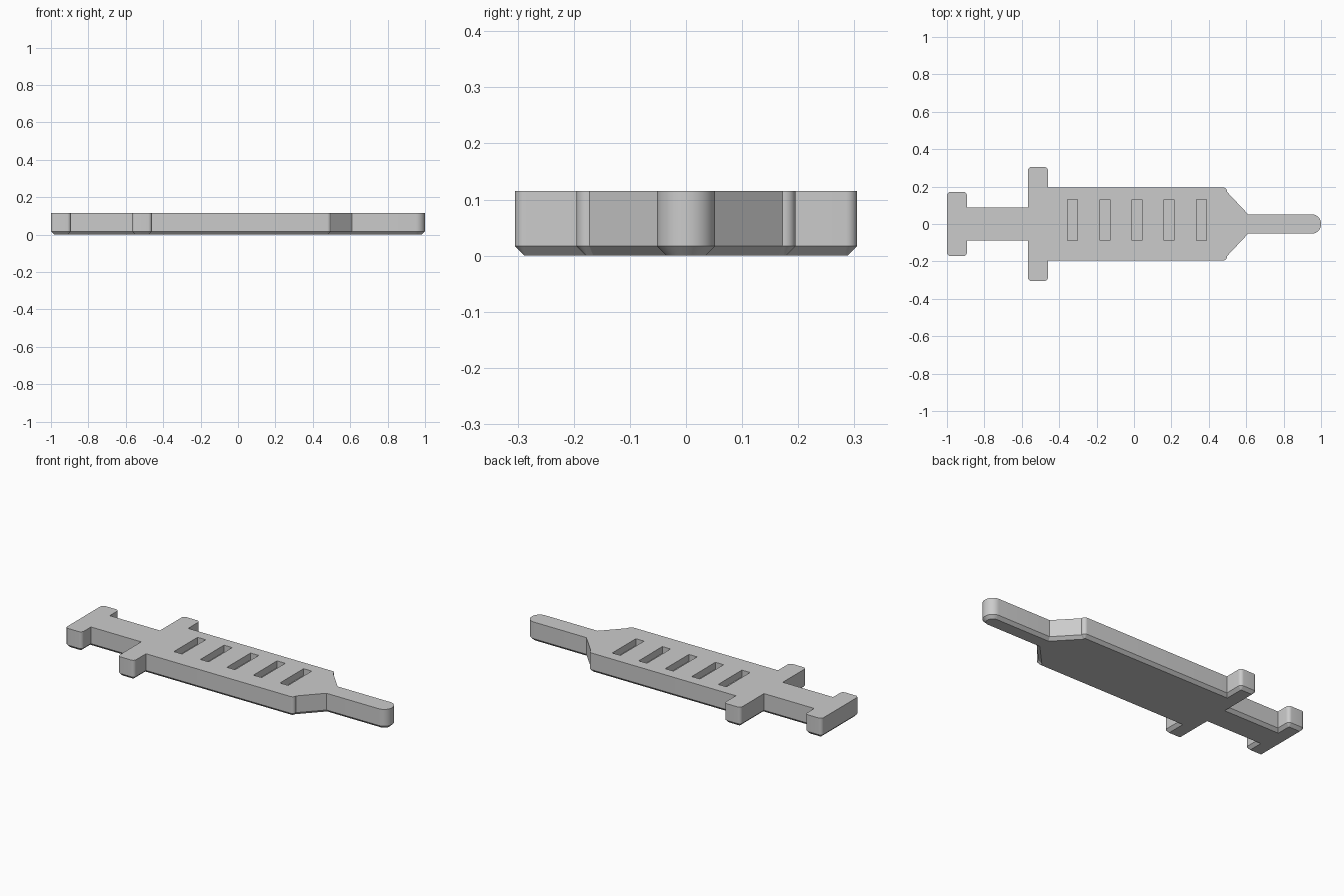
import bpy, bmesh, math
from mathutils import Vector

if "Cube" in bpy.data.objects:
    bpy.data.objects.remove(bpy.data.objects["Cube"])

HEIGHT, CHAMFER = 0.115, 0.017

grey = bpy.data.materials.new("grey_plastic")
grey.use_nodes = True
colour = (0.6, 0.6, 0.6, 1)
grey.diffuse_color = colour
grey.node_tree.nodes["Principled BSDF"].inputs["Base Color"].default_value = colour


def make_object(name, bm):
    mesh = bpy.data.meshes.new(name)
    bmesh.ops.recalc_face_normals(bm, faces=bm.faces)
    bm.to_mesh(mesh)
    bm.free()
    mesh.materials.append(grey)
    obj = bpy.data.objects.new(name, mesh)
    bpy.context.collection.objects.link(obj)
    return obj


def fillet(corners, steps=8):
    """Round each (x, y, radius) corner of a closed outline."""
    points = []
    for i, (x, y, r) in enumerate(corners):
        p = Vector((x, y))
        if r == 0:
            points.append(p)
            continue
        a = (Vector(corners[i - 1][:2]) - p).normalized()
        b = (Vector(corners[(i + 1) % len(corners)][:2]) - p).normalized()
        centre = p + (a + b) * r
        for k in range(steps + 1):
            t = k / steps * math.pi / 2
            points.append(centre - b * r * math.cos(t) - a * r * math.sin(t))
    return points


# Half outline: plunger thumb rest, rod, finger flange, barrel, cone, needle
half = [(-1, .172, .02), (-.893, .172, .02), (-.893, .087, 0),
        (-.567, .087, 0), (-.567, .305, .02), (-.46, .305, .02),
        (-.46, .195, 0), (.497, .195, .02), (.497, .172, 0),
        (.61, .052, 0), (1, .052, .05)]
outline = fillet(half + [(x, -y, r) for x, y, r in reversed(half)])

# Plate with a chamfered underside
bm = bmesh.new()
base = bm.faces.new([bm.verts.new((p.x, p.y, CHAMFER)) for p in outline])
top = bmesh.ops.extrude_face_region(bm, geom=[base], use_keep_orig=True)["geom"]
for v in top:
    if isinstance(v, bmesh.types.BMVert):
        v.co.z = HEIGHT
bmesh.ops.inset_region(bm, faces=[base], thickness=CHAMFER, use_even_offset=True)
for v in base.verts:
    v.co.z = 0
syringe = make_object("syringe_plate", bm)

# Graduation slots cut into the top of the barrel
bm = bmesh.new()
for i in range(5):
    box = bmesh.ops.create_cube(bm, size=1)["verts"]
    bmesh.ops.scale(bm, vec=(.053, .219, .08), verts=box)
    bmesh.ops.translate(bm, vec=(.016 + (i - 2) * .172, .022, HEIGHT), verts=box)
cutter = make_object("slot_cutter", bm)
cutter.hide_render = True

cut = syringe.modifiers.new("slots", 'BOOLEAN')
cut.operation = 'DIFFERENCE'
cut.solver = 'EXACT'
cut.object = cutter
bpy.ops.object.select_all(action='DESELECT')
syringe.select_set(True)
bpy.context.view_layer.objects.active = syringe
bpy.ops.object.modifier_apply(modifier=cut.name)
bpy.data.objects.remove(cutter)
bpy.ops.object.shade_smooth_by_angle(angle=math.radians(30))
